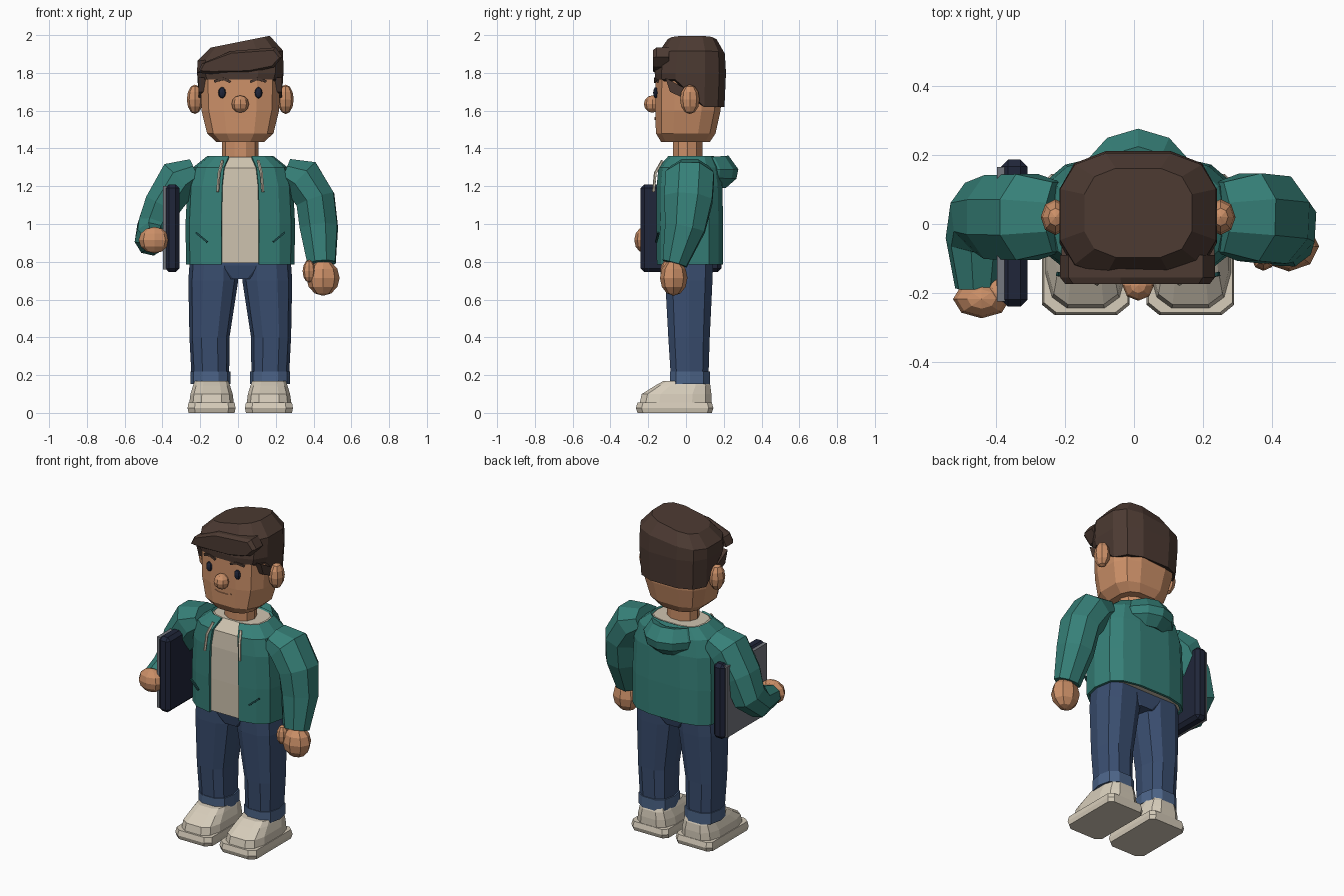
import bpy, bmesh, math
from mathutils import Vector

if "Cube" in bpy.data.objects:
    bpy.data.objects.remove(bpy.data.objects["Cube"])

C = 0.012  # the body's centre line


def mat(name, hex_):
    m = bpy.data.materials.new(name)
    lin = []
    for i in (0, 2, 4):
        c = int(hex_[i:i + 2], 16) / 255
        lin.append(c / 12.92 if c < 0.04045 else ((c + 0.055) / 1.055) ** 2.4)
    m.diffuse_color = (*lin, 1)
    m.use_nodes = True
    m.node_tree.nodes["Principled BSDF"].inputs["Base Color"].default_value = m.diffuse_color
    return m


SKIN, HAIR = mat("skin", "CC9068"), mat("brown_hair", "4C3A32")
TEAL, SEAM = mat("teal_jacket", "368078"), mat("dark_teal", "1C4A4A")
CREAM, SHOE = mat("cream", "CFC4B0"), mat("shoe_offwhite", "D6CCBA")
JEANS, CUFF = mat("navy_jeans", "3A4E70"), mat("cuff_blue", "4C6488")
DARK, GREY = mat("dark_navy", "20263A"), mat("grey", "74777E")


def finish(name, bm, m):
    bmesh.ops.recalc_face_normals(bm, faces=bm.faces)
    me = bpy.data.meshes.new(name)
    bm.to_mesh(me)
    bm.free()
    me.materials.append(m)
    ob = bpy.data.objects.new(name, me)
    bpy.context.collection.objects.link(ob)
    return ob


def loft(name, rings, m, closed=True, caps=True):
    """Skin a list of point rings with quads."""
    bm = bmesh.new()
    vs = [[bm.verts.new(p) for p in r] for r in rings]
    n = len(rings[0])
    for a, b in zip(vs, vs[1:]):
        for i in range(n if closed else n - 1):
            j = (i + 1) % n
            bm.faces.new((a[i], a[j], b[j], b[i]))
    if caps:
        bm.faces.new(vs[0])
        bm.faces.new(vs[-1])
    return finish(name, bm, m)


def ring(z, hw, y0, y1, n=12, e=3.0, cx=C, gap=None):
    """Superellipse ring starting at the front; gap leaves it open there."""
    pts = []
    for i in range(n):
        t = 2 * math.pi * (i + 0.5) / n
        if gap is not None:
            t = gap + (2 * math.pi - 2 * gap) * i / (n - 1)
        s, c = math.sin(t), math.cos(t)
        x = math.copysign(abs(s) ** (2 / e), s) * hw
        y = -math.copysign(abs(c) ** (2 / e), c) * (y1 - y0) / 2 + (y0 + y1) / 2
        pts.append((cx + x, y, z))
    return pts


def tube(name, path, radii, m, n=8, up=(0, 1, 0)):
    """Sweep an elliptical section along a path."""
    P = [Vector(p) for p in path]
    u, rings = Vector(up), []
    for i, p in enumerate(P):
        t = (P[min(i + 1, len(P) - 1)] - P[max(i - 1, 0)]).normalized()
        u = (u - t * u.dot(t)).normalized()
        v = t.cross(u)
        a, b = radii[i]
        rings.append([p + u * a * math.cos(k) + v * b * math.sin(k)
                      for k in (2 * math.pi * (j + 0.5) / n for j in range(n))])
    return loft(name, rings, m)


def ball(name, loc, r, m, seg=8, rows=6):
    bm = bmesh.new()
    bmesh.ops.create_uvsphere(bm, u_segments=seg, v_segments=rows, radius=1)
    for v in bm.verts:
        v.co = Vector((v.co.x * r[0], v.co.y * r[1], v.co.z * r[2])) + Vector(loc)
    return finish(name, bm, m)


def box(name, lo, hi, m, bevel=0.0):
    bm = bmesh.new()
    bmesh.ops.create_cube(bm, size=1)
    for v in bm.verts:
        v.co = [(a + b) / 2 + c * (b - a) for a, b, c in zip(lo, hi, v.co)]
    ob = finish(name, bm, m)
    if bevel:
        mod = ob.modifiers.new("bevel", 'BEVEL')
        mod.width, mod.segments = bevel, 1
    return ob


# Head and neck
loft("head", [ring(1.435, .13, -.135, .13), ring(1.48, .18, -.163, .16), ring(1.6, .21, -.167, .187),
              ring(1.78, .217, -.165, .2), ring(1.87, .2, -.13, .18)], SKIN)
loft("neck", [ring(z, .096, -.072, .09, 10, 2) for z in (1.32, 1.47)], SKIN)
ball("nose", (C, -.178, 1.635), (.046, .045, .046), SKIN)

# Hair cap: hem is high over the face and low behind the ears, top slants
cap = []
for z, hw, y0, y1, slope in ((1.62, .222, -.168, .208, 0), (1.80, .234, -.17, .216, 0),
                             (1.89, .232, -.155, .21, .12), (1.965, .16, -.1, .165, .2)):
    r = ring(z, hw, y0, y1)
    cap.append([(x, y, (1.765 if y < .045 and z < 1.7 else q) + slope * (x - C)) for x, y, q in r])
loft("hair", cap, HAIR)
fringe = [(-.215, 1.80), (-.15, 1.795), (.06, 1.80), (.19, 1.83), (.235, 1.885),
          (.2, 1.935), (-.04, 1.915), (-.19, 1.85)]
loft("fringe", [[(x, y, z) for x, z in fringe] for y in (-.09, -.155)] +
     [[(C + (x - C) * .93, -.175, 1.86 + (z - 1.86) * .8) for x, z in fringe]], HAIR)

# Face details, ears and sideburns
for s in (-1, 1):
    ball("eye", (C + s * .096, -.16, 1.695), (.021, .014, .03), DARK)
    tube("eyebrow", [(C + s * x, y, z) for x, y, z in
                     ((.052, -.164, 1.752), (.09, -.163, 1.768), (.137, -.15, 1.755))],
         [(.008, .009)] * 3, HAIR, 4)
    ball("ear", (C + s * .24, .02, 1.66), (.043, .052, .078), SKIN)
    burn = [(-.11, 1.775), (0, 1.715), (0, 1.66), (-.085, 1.70)]
    loft("sideburn", [[(C + s * x, y, z) for y, z in burn] for x in (.17, .222)], HAIR)
tube("mouth", [(C + x, -.163, z) for x, z in ((-.055, 1.563), (-.03, 1.554), (.03, 1.554), (.055, 1.563))],
     [(.006, .005)] * 4, SKIN, 4)

# Shirt and open jacket
body = [(.785, .287, -.157, .2), (1.0, .29, -.16, .2), (1.2, .28, -.158, .195),
        (1.3, .25, -.148, .18), (1.36, .175, -.095, .15)]
loft("shirt", [ring(z + (.008 if z < .8 else -.004), hw - .014, a + .012, b - .014, 14)
               for z, hw, a, b in body], CREAM)
jacket = loft("jacket", [ring(z, hw, a, b, 14, gap=math.radians(11.7)) for z, hw, a, b in body],
              TEAL, closed=False, caps=False)
sol = jacket.modifiers.new("thickness", 'SOLIDIFY')
sol.thickness, sol.offset = .016, -1

# Hood folded on the back, swept round the neck
hood = []
for k in range(9):
    t = math.radians(-12 + 204 * k / 8)
    f = .8 + .2 * max(0, math.sin(t))
    hood.append([(C + math.cos(t) * r * .92 * f, .045 + math.sin(t) * r * f, 1.28 + (z - 1.28) * f)
                 for r, z in ((.135, 1.35), (.18, 1.362), (.232, 1.29), (.222, 1.24),
                              (.165, 1.19), (.1, 1.22), (.11, 1.29))])
loft("hood", hood, TEAL)

for s in (-1, 1):
    tube("drawstring", [(C + s * .095, -.125, 1.335), (C + s * .112, -.162, 1.27), (C + s * .12, -.172, 1.17)],
         [(.008, .008)] * 3, CREAM, 5)
    tube("pocket_slit", [(C + s * .175, -.158, .905), (C + s * .235, -.145, .955)],
         [(.008, .007)] * 2, SEAM, 4)

# Hanging arm
tube("hanging_arm", [(.25, .02, 1.28), (.335, .02, 1.245), (.41, .012, 1.13), (.428, -.005, .98), (.442, -.06, .79)],
     [(.11, .075), (.138, .12), (.138, .112), (.115, .108), (.07, .08)], TEAL, up=(0, 1, 0))
ball("hanging_hand", (.45, -.065, .715), (.088, .073, .095), SKIN)
ball("hanging_thumb", (.376, -.1, .75), (.034, .036, .06), SKIN)

# Bent arm with its hand on the tablet
tube("bent_arm", [(-.225, .02, 1.28), (-.31, .02, 1.24), (-.4, .02, 1.1), (-.445, .02, .985),
                  (-.46, -.05, .92), (-.455, -.185, .91)],
     [(.11, .075), (.135, .12), (.132, .105), (.115, .095), (.095, .088), (.062, .066)], TEAL)
ball("bent_hand", (-.443, -.218, .915), (.083, .056, .07), SKIN)
ball("bent_thumb", (-.4, -.2, .94), (.032, .04, .035), SKIN)

# Tablet in a dark case
box("tablet_case", (-.386, -.24, .745), (-.31, .187, 1.21), DARK, .02)
box("tablet_back", (-.398, -.225, .76), (-.375, .165, 1.2), GREY)

# Trousers and shoes
loft("hips", [ring(.71, .09, -.095, .125), ring(.78, .23, -.112, .145), ring(.85, .25, -.115, .15)], JEANS)
for s in (-1, 1):
    x = C + s * .152
    loft("leg", [ring(z, hw, a, b, 10, 2.6, C + s * cx) for z, hw, a, b, cx in
                 ((.17, .099, -.083, .122, .158), (.4, .106, -.098, .13, .163),
                  (.7, .132, -.115, .145, .143), (.84, .128, -.115, .15, .137))], JEANS)
    loft("trouser_cuff", [ring(z, .106, -.09, .13, 10, 2.6, C + s * .158) for z in (.152, .22)], CUFF)
    loft("shoe", [ring(z, hw, a, b, 12, 3.4, x) for z, hw, a, b in
                  ((.04, .122, -.252, .138), (.1, .114, -.238, .138),
                   (.145, .1, -.165, .132), (.17, .09, -.12, .12))], SHOE)
    # eight-sided sole with a chamfered lower and upper edge
    sole = [(-.09, -.265), (.09, -.265), (.127, -.235), (.127, .12), (.1, .145),
            (-.1, .145), (-.127, .12), (-.127, -.235)]
    loft("sole", [[(x + a * f, -.06 + (b + .06) * f, z) for a, b in sole]
                  for z, f in ((0, .96), (.025, 1), (.055, .96))], SHOE)
